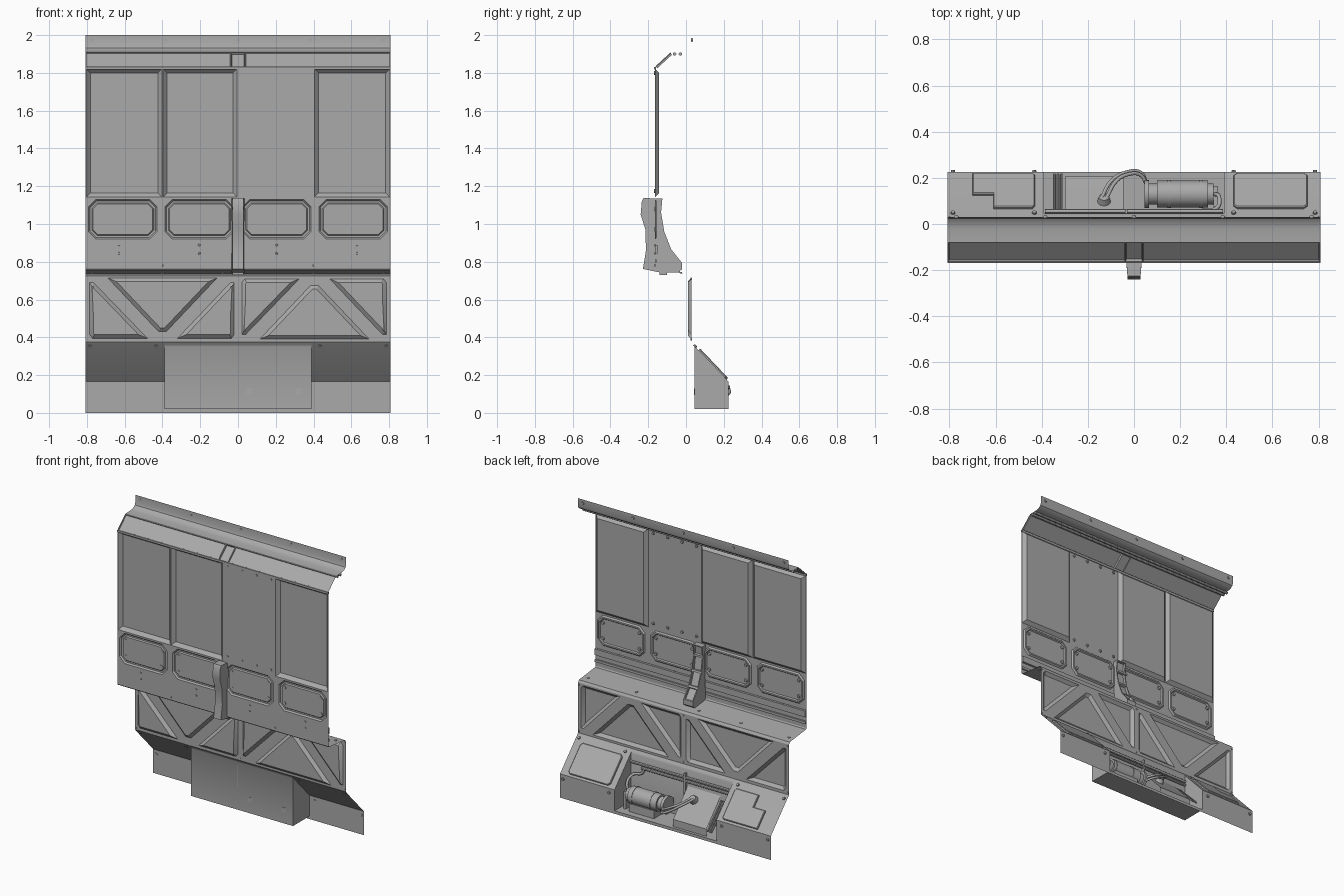
import bpy, bmesh, math
from mathutils import Vector

if "Cube" in bpy.data.objects:
    bpy.data.objects.remove(bpy.data.objects["Cube"])

W = 0.808  # half width of the wall
steel = bpy.data.materials.new("dark_steel")
steel.diffuse_color = (.4, .4, .4, 1)
steel.use_nodes = True
steel.node_tree.nodes["Principled BSDF"].inputs["Base Color"].default_value = steel.diffuse_color


def finish(name, bm, face_dir=None):
    """Turn a bmesh into an object; face_dir orients open sheets."""
    bmesh.ops.remove_doubles(bm, verts=bm.verts, dist=1e-5)
    bmesh.ops.recalc_face_normals(bm, faces=bm.faces)
    if face_dir:
        s = sum((f.normal * f.calc_area() for f in bm.faces), Vector())
        if s.dot(Vector(face_dir)) < 0:
            bmesh.ops.reverse_faces(bm, faces=bm.faces)
    me = bpy.data.meshes.new(name)
    bm.to_mesh(me)
    bm.free()
    me.materials.append(steel)
    ob = bpy.data.objects.new(name, me)
    bpy.context.collection.objects.link(ob)
    return ob


def frame(origin, v, n):
    """Map (x, along v, along n) to world; origin, v, n are (y, z) pairs."""
    v, n = Vector(v).normalized(), Vector(n).normalized()
    return lambda a, b, c: Vector((a, origin[0] + b * v[0] + c * n[0],
                                   origin[1] + b * v[1] + c * n[1])), Vector((0, n[0], n[1]))


def inset(poly, d):
    pts = [Vector(p) for p in poly]
    n = len(pts)
    area = sum(pts[i].x * pts[(i + 1) % n].y - pts[(i + 1) % n].x * pts[i].y for i in range(n))
    s = 1 if area > 0 else -1
    out = []
    for i in range(n):
        e1 = (pts[i] - pts[i - 1]).normalized()
        e2 = (pts[(i + 1) % n] - pts[i]).normalized()
        n1, n2 = Vector((-e1.y, e1.x)) * s, Vector((-e2.y, e2.x)) * s
        out.append(pts[i] + (n1 + n2) * d / (1 + n1.dot(n2)))
    return out


def loft(bm, fr, poly, steps):
    """Stepped relief: rings inset and pushed by (inset, height), then capped."""
    rings = [[bm.verts.new(fr(p[0], p[1], h)) for p in inset(poly, d)] for d, h in [(0, 0)] + steps]
    n = len(poly)
    for a, b in zip(rings, rings[1:]):
        for i in range(n):
            bm.faces.new((a[i], a[(i + 1) % n], b[(i + 1) % n], b[i]))
    bm.faces.new(rings[-1])
    return rings[0]


def panel(name, fr_n, rect, holes):
    """Flat sheet with pressed reliefs. holes: list of (polygon, steps)."""
    fr, n = fr_n
    bm = bmesh.new()
    loops = [loft(bm, fr, p, s) for p, s in holes]
    if rect:
        loops.append([bm.verts.new(fr(a, b, 0)) for a, b in box2(*rect)])
        edges = []
        for l in loops:
            for i in range(len(l)):
                pair = (l[i], l[(i + 1) % len(l)])
                edges.append(bm.edges.get(pair) or bm.edges.new(pair))
        bmesh.ops.triangle_fill(bm, use_beauty=True, edges=edges, normal=n)
    return finish(name, bm, n)


def box2(x0, x1, z0, z1):
    return [(x0, z0), (x1, z0), (x1, z1), (x0, z1)]


def octagon(cx, cz, w, h, c):
    q = [(w - c, -h), (w, c - h), (w, h - c), (w - c, h)]
    return [(cx + x, cz + z) for x, z in q] + [(cx - x, cz + z) for x, z in reversed(q)]


def strip(name, prof, x0, x1, face_dir=(0, 1, 0)):
    """Sheet made by sweeping a (y, z) profile along x."""
    bm = bmesh.new()
    cols = [[bm.verts.new((x, y, z)) for y, z in prof] for x in (x0, x1)]
    for i in range(len(prof) - 1):
        bm.faces.new((cols[0][i], cols[1][i], cols[1][i + 1], cols[0][i + 1]))
    return finish(name, bm, face_dir)


def box(name, x0, x1, y0, y1, z0, z1):
    bm = bmesh.new()
    bmesh.ops.create_cube(bm, size=1)
    for v in bm.verts:
        v.co = ((x0, x1)[v.co.x > 0], (y0, y1)[v.co.y > 0], (z0, z1)[v.co.z > 0])
    return finish(name, bm)


def rods(name, segs, r, n=12, r2=None):
    """Cylinders between point pairs, joined into one object."""
    bm = bmesh.new()
    for a, b in segs:
        a, b = Vector(a), Vector(b)
        m = (b - a).to_track_quat('Z', 'Y').to_matrix().to_4x4()
        m.translation = (a + b) / 2
        bmesh.ops.create_cone(bm, cap_ends=True, segments=n, radius1=r, radius2=r2 or r,
                              depth=(b - a).length, matrix=m)
    return finish(name, bm)


def bolts(name, points, d=(0, 1, 0), r=0.011, h=0.009):
    d = Vector(d).normalized()
    rods(name, [(Vector(p) - d * 0.003, Vector(p) + d * h) for p in points], r, 10, r * 0.75)


# Curved top cornice and its sloped, pressed trim
strip("top_cornice", [(.03, 2), (.03, 1.95), (.024, 1.932), (.006, 1.918), (-.02, 1.912), (-.08, 1.91)], -W, W)
panel("cornice_slope", frame((-.165, 1.832), (.085, .078), (.078, -.085)), (-W, W, 0, .1154),
      [(box2(a, b, .004, .112), [(.002, h)]) for a, b, h in
       ((-.803, -.04, .006), (-.035, .035, .014), (.04, .803, .006))])
rods("cornice_rods", [((-W, y, 1.9), (W, y, 1.9)) for y in (-.06, -.03)], .009)
bolts("cornice_bolts", [(x, .03, 1.975) for x in (-.77, -.385, 0, .385, .77)], h=.006)

# Tall upper wall: three pressed columns and one flat bolted column
wall = frame((-.165, 0), (0, 1), (1, 0))
panel("upper_wall", wall, (-W, W, 1.138, 1.832),
      [(box2(a, b, 1.142, 1.822), [(.022, .022)])
       for a, b in ((-.804, -.402), (-.398, -.004), (.404, .804))])
bolts("column_bolts", [(x, -.166, z) for x in (.035, .145, .255, .365) for z in (1.8, 1.175)])
box("upper_seam", -W, W, -.17, -.16, 1.818, 1.832)

# Middle wall with octagonal access covers
centres = (-.61, -.205, .205, .61)
panel("middle_wall", wall, (-W, W, .765, 1.138),
      [(octagon(c, 1.025, .182, .105, .04), [(.008, .01), (.018, .01), (.024, .002)]) for c in centres])
bolts("cover_bolts", [(c + i * .14, -.164, z) for c in centres for i in (-1, 1) for z in (1.08, .972)], r=.013)
for s in (-1, 1):
    x0, x1 = sorted((s * .04, s * W))
    box("cable_rail", x0, x1, -.165, -.15, .845, .888)
    box("lower_rail", x0, x1, -.165, -.155, .795, .812)
bolts("rail_clips", [(x, -.165, z) for x in (-.63, -.205, .205, .63) for z in (.845, .888)] +
      [(x, -.165, .782) for x in (-.4, .4)], d=(0, -1, 0), r=.007, h=.003)

# Ledge joining the middle wall to the lower wall
strip("ledge", [(-.165, .765), (-.16, .757), (.018, .737), (.028, .722)], -W, W, (0, 0, 1))
bolts("ledge_bolts", [(x, -.03, .742) for x in (-.77, -.4, -.08, .4, .77)], d=(0, .1, 1), h=.005)

# Centre bracket: tapered strut passing through the wall
prof = [(-.125, 1.135), (-.132, 1.06), (-.115, .96), (-.078, .865), (-.022, .795), (-.022, .76), (-.045, .742),
        (-.13, .742), (-.228, .762), (-.212, .86), (-.215, .97), (-.24, 1.05), (-.234, 1.12), (-.225, 1.137)]
bm = bmesh.new()
sides = [[bm.verts.new((s * (.037 if y > -.18 else .028), y, z)) for y, z in prof] for s in (-1, 1)]
bm.faces.new(sides[0])
bm.faces.new(sides[1])
ribs = []
for i in range(len(prof)):
    j = (i + 1) % len(prof)
    f = bm.faces.new((sides[0][i], sides[0][j], sides[1][j], sides[1][i]))
    if i < 4:
        ribs.append(f)
bmesh.ops.recalc_face_normals(bm, faces=bm.faces)
bmesh.ops.inset_individual(bm, faces=ribs, thickness=.01, depth=0)
bmesh.ops.inset_individual(bm, faces=ribs, thickness=.002, depth=-.015)
finish("centre_bracket", bm)
box("bracket_foot", -.03, .03, -.14, -.1, .73, .745)

# Lower wall with pressed truss triangles
left = [[(-.69, .715), (-.11, .715), (-.38, .43), (-.42, .43)],
        [(-.785, .69), (-.785, .415), (-.77, .395), (-.48, .395), (-.765, .69)],
        [(-.02, .69), (-.02, .415), (-.035, .395), (-.32, .395), (-.04, .69)]]
tris = left + [[(x + .805, 1.105 - z) for x, z in t] for t in left]
panel("truss_wall", frame((.028, 0), (0, 1), (1, 0)), (-W, W, .375, .722),
      [(t, [(.02, -.018)]) for t in tris])
bolts("truss_bolts", [(x, .028, z) for x in (-.8, 0, .8) for z in (.71, .388)], r=.006, h=.005)

# Sloped base on both sides, with the equipment box between
for s in (-1, 1):
    x0, x1 = sorted((s * .39, s * W))
    strip("base_slope", [(.028, .375), (.035, .365), (.225, .165), (.225, 0)], x0, x1)
    bm = bmesh.new()
    bm.faces.new([bm.verts.new((s * .39, y, z)) for y, z in
                  ((.04, .36), (.045, .35), (.045, .02), (.225, .02), (.225, .165))])
    finish("box_side", bm, (-s, 0, 0))
strip("equipment_box", [(.028, .375), (.04, .36), (.045, .35), (.045, .02), (.225, .02), (.225, 0)], -.39, .39)
for x in (.06, .32):
    box("box_front_tab", x - .016, x + .016, .043, .046, .095, .13)

# Raised hatches on the slopes
slope = frame((.035, .365), (.19, -.2), (.2, .19))
rise = [(0, .008), (.004, .012)]
panel("right_hatch", slope, None, [(octagon(.592, .153, .16, .108, .015), rise)])
panel("left_hatch", slope, None,
      [([(-.61, .045), (-.44, .045), (-.43, .06), (-.43, .25), (-.44, .26), (-.70, .26), (-.70, .13), (-.61, .13)], rise)])
bolts("slope_bolts", [(x, .047, .352) for x in (-.785, -.432, .432, .785)], d=(0, .2, .19))
bolts("base_bolts", [(x, .225, .135) for x in (-.785, -.432, .432, .785)])

# Motor with flanges and cradle
y, z = .13, .115
for name, a, b, r in (("motor_body", .1, .32, .058), ("motor_band", .145, .16, .061),
                      ("motor_band", .285, .3, .061), ("motor_neck", .06, .1, .045),
                      ("motor_flange", .045, .065, .06), ("motor_end_cap", .32, .345, .045)):
    rods(name, [((a, y, z), (b, y, z))], r, 28)
box("motor_cradle", .12, .31, .08, .18, .02, .075)
box("motor_end_bracket", .345, .365, .075, .165, .02, .14)

# Pipes, wall rails, sloping cover plate and cable fitting inside the box
rods("box_rail", [((-.385, .055, .3), (.385, .055, .3)), ((-.385, .055, .275), (.3, .055, .275))], .009)
rods("side_pipes", [((x, .06, .215), (x, .215, .06)) for x in (-.345, -.33, -.315)], .006, 8)
box("inner_post", -.04, -.028, .045, .065, .02, .33)
strip("inner_cover", [(.047, .24), (.06, .225), (.205, .07), (.205, .02)], -.3, -.045)
rods("cable_fitting", [((-.13, .088, .175), (-.13, .118, .205))], .032, 16, .022)


def hose(name, pts, r):
    cu = bpy.data.curves.new(name, 'CURVE')
    cu.dimensions, cu.bevel_depth, cu.bevel_resolution, cu.resolution_u = '3D', r, 3, 8
    cu.materials.append(steel)
    sp = cu.splines.new('BEZIER')
    sp.bezier_points.add(len(pts) - 1)
    for b, p in zip(sp.bezier_points, pts):
        b.co = p
        b.handle_left_type = b.handle_right_type = 'AUTO'
    bpy.context.collection.objects.link(bpy.data.objects.new(name, cu))


for o in (0, .022):
    hose("motor_hose", [(.055, .17, .09 + o), (.03, .222 - o / 2, .1 + o), (-.03, .225 - o / 2, .13 + o),
                        (-.1 + o, .185, .175), (-.14 + o, .115, .2)], .008)
hose("feed_pipe", [(.35, .13, .13), (.368, .12, .18), (.36, .07, .22), (.3, .058, .24), (.28, .055, .27)], .009)

# Smooth the round parts, keep hard edges
for ob in bpy.data.objects:
    ob.select_set(ob.type == 'MESH')
bpy.context.view_layer.objects.active = next(o for o in bpy.data.objects if o.type == 'MESH')
bpy.ops.object.shade_smooth_by_angle(angle=math.radians(30))
